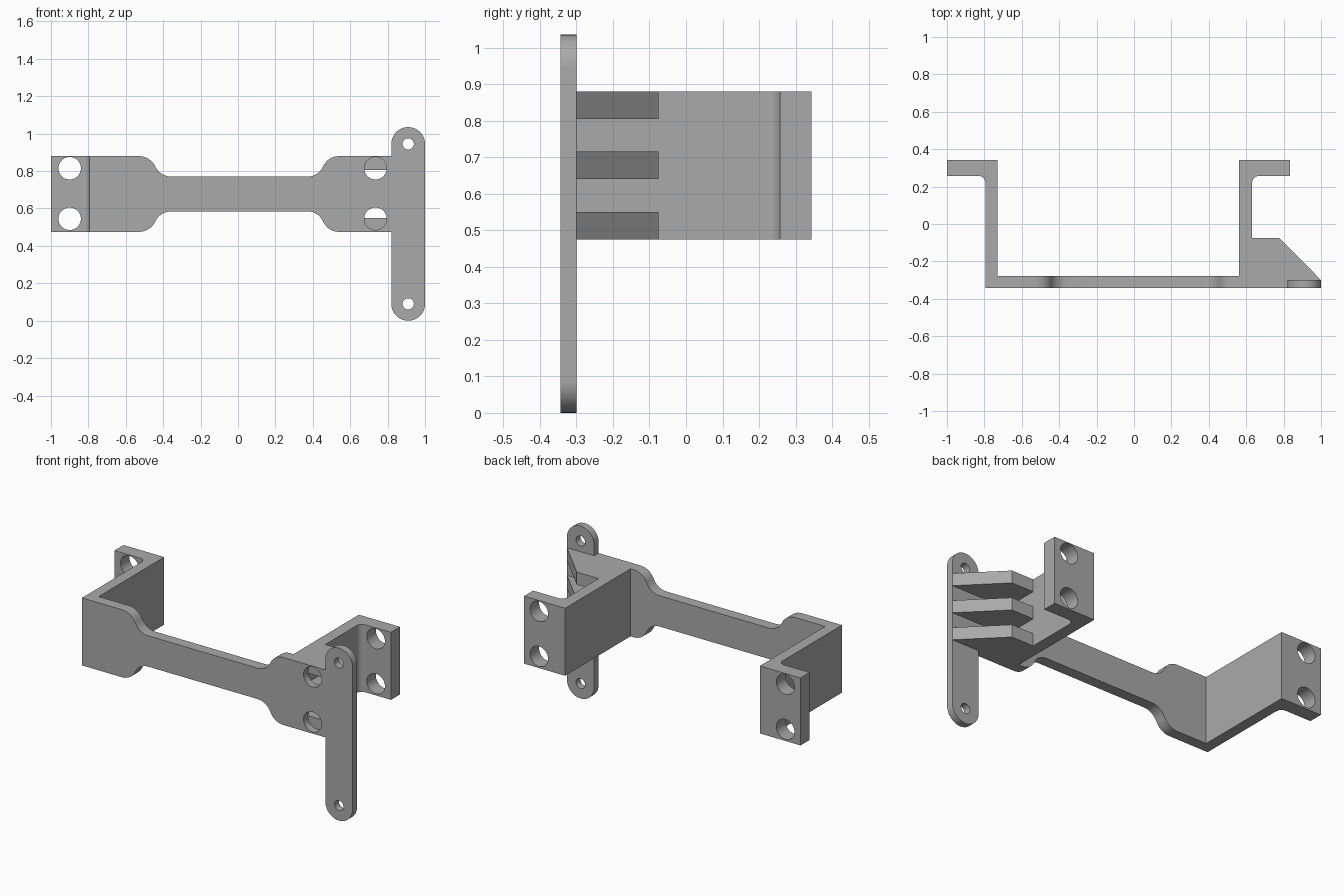
import bpy
import bmesh
from math import sin, cos, pi, radians, asin

cube = bpy.data.objects.get("Cube")
if cube:
    bpy.data.objects.remove(cube, do_unlink=True)

grey = bpy.data.materials.new("plain grey")
grey.use_nodes = True
grey.diffuse_color = (0.4, 0.4, 0.4, 1)
grey.node_tree.nodes["Principled BSDF"].inputs["Base Color"].default_value = (0.4, 0.4, 0.4, 1)

FRONT, BACK = -0.343, 0.343
LOW, HIGH = 0.475, 0.88          # height of the bracket
MID = (LOW + HIGH) / 2
STRAP_BACK = -0.3


def prism(name, outline, start, end, axis):
    """Extrude a 2D outline along z (outline in x, y) or along y (outline in x, z)."""
    bm = bmesh.new()
    place = (lambda p: (p[0], p[1], start)) if axis == "z" else (lambda p: (p[0], start, p[1]))
    face = bm.faces.new([bm.verts.new(place(p)) for p in outline])
    moved = bmesh.ops.extrude_face_region(bm, geom=[face])["geom"]
    shift = (0, 0, end - start) if axis == "z" else (0, end - start, 0)
    bmesh.ops.translate(bm, vec=shift, verts=[v for v in moved if isinstance(v, bmesh.types.BMVert)])
    bmesh.ops.recalc_face_normals(bm, faces=bm.faces)
    mesh = bpy.data.meshes.new(name)
    bm.to_mesh(mesh)
    bm.free()
    mesh.materials.append(grey)
    ob = bpy.data.objects.new(name, mesh)
    bpy.context.collection.objects.link(ob)
    return ob


def arc(cx, cy, r, a0, a1, steps=12):
    angles = [radians(a0 + (a1 - a0) * i / steps) for i in range(steps + 1)]
    return [(cx + r * cos(a), cy + r * sin(a)) for a in angles]


def hole(x, z, r):
    return prism("hole_cutter", arc(x, z, r, 0, 360, 40)[:-1], -1, 1, "y")


def cut(ob, cutters):
    bpy.context.view_layer.objects.active = ob
    for cutter in cutters:
        cutter.hide_render = True
        mod = ob.modifiers.new("cut", "BOOLEAN")
        mod.operation, mod.solver, mod.object = "DIFFERENCE", "EXACT", cutter
        bpy.ops.object.modifier_apply(modifier=mod.name)
        bpy.data.objects.remove(cutter, do_unlink=True)


def smooth(ob):
    bpy.ops.object.select_all(action="DESELECT")
    ob.select_set(True)
    bpy.context.view_layer.objects.active = ob
    bpy.ops.object.shade_smooth_by_angle(angle=radians(30))


def s_curve(x_high, x_low, drop):
    """Two tangent arcs from the full height down to the narrow bar."""
    w = abs(x_low - x_high)
    side = 1 if x_low > x_high else -1
    r = (w * w + drop * drop) / (4 * drop)
    turn = asin(w / 2 / r)
    steps = [turn * i / 10 for i in range(11)]
    upper = [(x_high + side * r * sin(a), -r * (1 - cos(a))) for a in steps]
    lower = [(x_low - side * r * sin(a), r * (1 - cos(a)) - drop) for a in reversed(steps)]
    return upper + lower[1:]


# Bracket body: plate, two walls and two outward tabs with filleted corners
TAB = 0.257
F = 0.035
body_outline = [(-0.795, FRONT), (0.82, FRONT), (0.82, STRAP_BACK), (0.632, STRAP_BACK)]
body_outline += arc(0.632 + F, TAB - F, F, 180, 90)
body_outline += [(0.835, TAB), (0.835, BACK), (0.562, BACK), (0.562, -0.277),
                 (-0.73, -0.277), (-0.73, BACK), (-1, BACK), (-1, TAB)]
body_outline += arc(-0.795 - F, TAB - F, F, 90, 0)
body = prism("bracket_body", body_outline, LOW, HIGH, "z")

# Narrow the middle of the plate above and below
DROP = 0.11
notch = s_curve(-0.53, -0.355, DROP) + s_curve(0.54, 0.37, DROP)[::-1]
cutters = []
for side in (1, -1):
    edge = MID + side * (HIGH - MID)
    shape = [(x, edge + side * z) for x, z in notch]
    shape += [(0.54, edge + side * 0.2), (-0.53, edge + side * 0.2)]
    cutters.append(prism("notch_cutter", shape, FRONT - 0.1, 0, "y"))

# Pairs of screw holes through the tabs
cutters += [hole(x, z, 0.06) for x in (-0.9, 0.735) for z in (0.545, 0.815)]
cut(body, cutters)
smooth(body)

# Upright strap with rounded ends and small holes
R = 0.09
TOP = 1.035
strap_outline = arc(1 - R, TOP - R, R, 0, 180, 32) + arc(1 - R, R, R, 180, 360, 32)
strap = prism("mounting_strap", strap_outline, FRONT, STRAP_BACK, "y")
cut(strap, [hole(1 - R, z, 0.03) for z in (R, TOP - R)])
smooth(strap)

# Three ribs bracing the strap against the right wall
rib_outline = [(0.632, STRAP_BACK), (1, STRAP_BACK), (0.778, -0.075), (0.632, -0.075)]
THICK = 0.075
for i, name in enumerate(("lower", "middle", "upper")):
    z = LOW + i * (HIGH - LOW - THICK) / 2
    prism(name + "_rib", rib_outline, z, z + THICK, "z")
